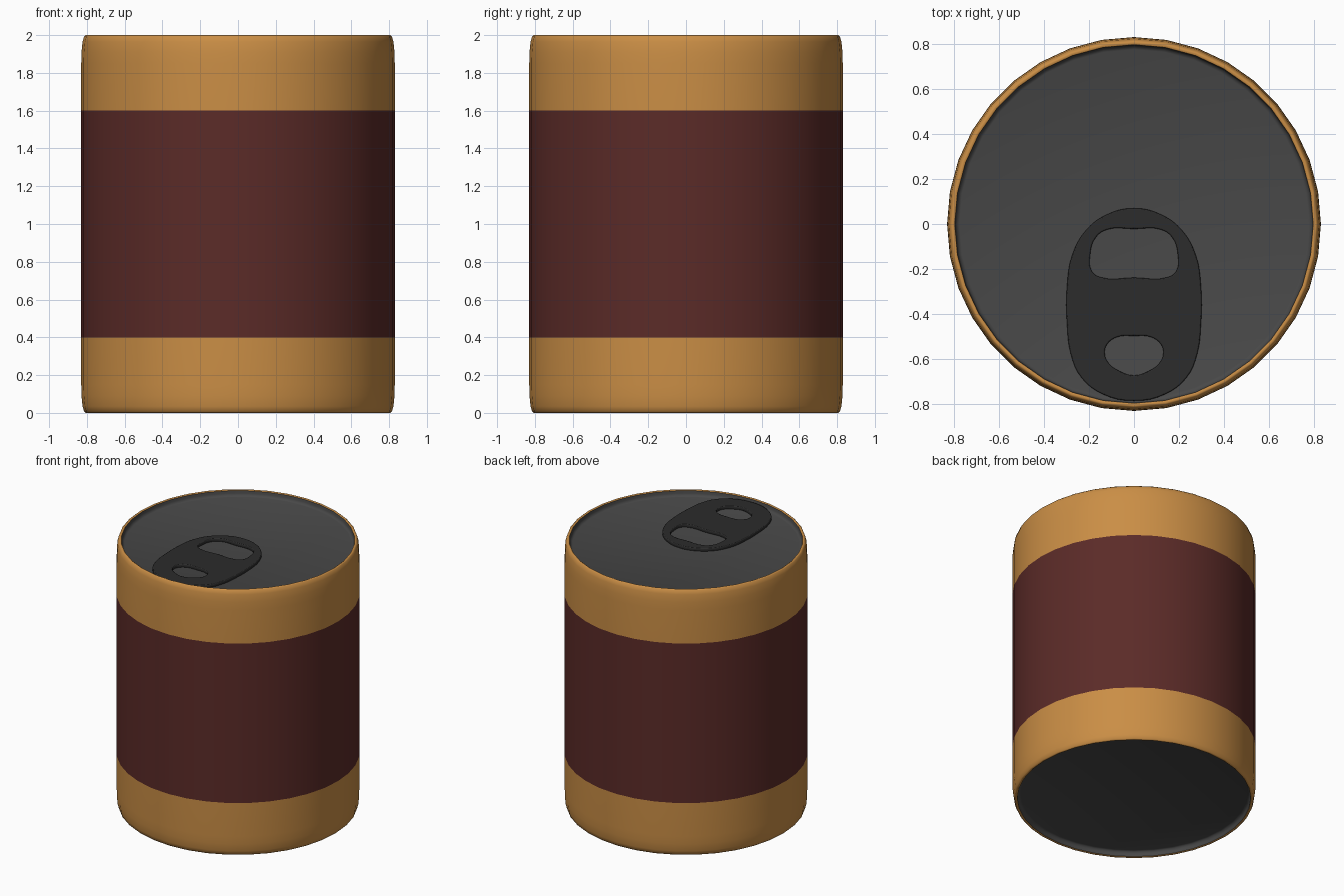
import bpy, bmesh
from math import cos, sin, tau, radians

if "Cube" in bpy.data.objects:
    bpy.data.objects.remove(bpy.data.objects["Cube"])

SIDES = 36


def material(name, rgb):
    m = bpy.data.materials.new(name)
    m.diffuse_color = (*rgb, 1)
    m.use_nodes = True
    m.node_tree.nodes["Principled BSDF"].inputs["Base Color"].default_value = m.diffuse_color
    return m


gold = material("gold", (0.59, 0.27, 0.06))
maroon = material("maroon", (0.105, 0.024, 0.021))
metal = material("lid_metal", (0.065, 0.065, 0.065))
dark = material("tab_metal", (0.025, 0.025, 0.025))


def smooth(ob, angle):
    bpy.ops.object.select_all(action='DESELECT')
    ob.select_set(True)
    bpy.context.view_layer.objects.active = ob
    bpy.ops.object.shade_smooth_by_angle(angle=radians(angle))


def lathe(name, profile, mat, cap=None):
    """Revolve (radius, z) points, ordered bottom to top on the outside."""
    bm = bmesh.new()
    rings = [[bm.verts.new((r * cos(tau * i / SIDES), r * sin(tau * i / SIDES), z))
              for i in range(SIDES)] for r, z in profile]
    for a, b in zip(rings, rings[1:]):
        for i in range(SIDES):
            j = (i + 1) % SIDES
            bm.faces.new((a[i], a[j], b[j], b[i]))
    if cap == 'bottom':
        bm.faces.new(rings[0][::-1])
    elif cap == 'top':
        bm.faces.new(rings[-1])
    me = bpy.data.meshes.new(name)
    bm.to_mesh(me)
    bm.free()
    me.materials.append(mat)
    ob = bpy.data.objects.new(name, me)
    bpy.context.collection.objects.link(ob)
    smooth(ob, 80)
    return ob


# Can wall: rolled rim and bands, mirrored top and bottom, with a label between
rim = [(0.83, 1.6), (0.83, 1.85), (0.8285, 1.91), (0.823, 1.965),
       (0.815, 1.993), (0.806, 2.0), (0.796, 1.994)]
lathe("upper_band", rim, gold)
lathe("lower_band", [(r, 2 - z) for r, z in reversed(rim)], gold)
lathe("label", [(0.83, 0.4), (0.83, 1.6)], maroon)

# Recessed end panels
panel = [(0.796, 1.994), (0.793, 1.975), (0.788, 1.96), (0.775, 1.955)]
lathe("lid_panel", panel, metal, 'top')
lathe("base_panel", [(r, 2 - z) for r, z in reversed(panel)], metal, 'bottom')

# Pull tab: mirrored half outlines (outer edge and two holes)
outlines = [
    [(0, 0.07), (0.12, 0.042), (0.215, -0.03), (0.275, -0.14), (0.297, -0.27),
     (0.297, -0.45), (0.28, -0.58), (0.235, -0.68), (0.14, -0.755), (0, -0.785)],
    [(0, -0.022), (0.12, -0.025), (0.17, -0.06), (0.195, -0.14), (0.187, -0.21),
     (0.15, -0.236), (0, -0.238)],
    [(0, -0.497), (0.075, -0.502), (0.12, -0.535), (0.13, -0.575), (0.115, -0.615),
     (0.065, -0.653), (0, -0.672)],
]
cu = bpy.data.curves.new("pull_tab", 'CURVE')
cu.dimensions = '2D'
cu.fill_mode = 'BOTH'
cu.resolution_u = 4
cu.extrude = 0.007
cu.bevel_depth = 0.005
cu.bevel_resolution = 1
cu.offset = -0.005
for half in outlines:
    pts = half + [(-x, y) for x, y in half[-2:0:-1]]
    sp = cu.splines.new('BEZIER')
    sp.bezier_points.add(len(pts) - 1)
    sp.use_cyclic_u = True
    for bp, (x, y) in zip(sp.bezier_points, pts):
        bp.co = (x, y, 0)
        bp.handle_left_type = bp.handle_right_type = 'AUTO'
cu.materials.append(dark)
tab = bpy.data.objects.new("pull_tab", cu)
tab.location.z = 1.968
bpy.context.collection.objects.link(tab)
bpy.ops.object.select_all(action='DESELECT')
tab.select_set(True)
bpy.context.view_layer.objects.active = tab
bpy.ops.object.convert(target='MESH')
smooth(bpy.context.object, 60)
